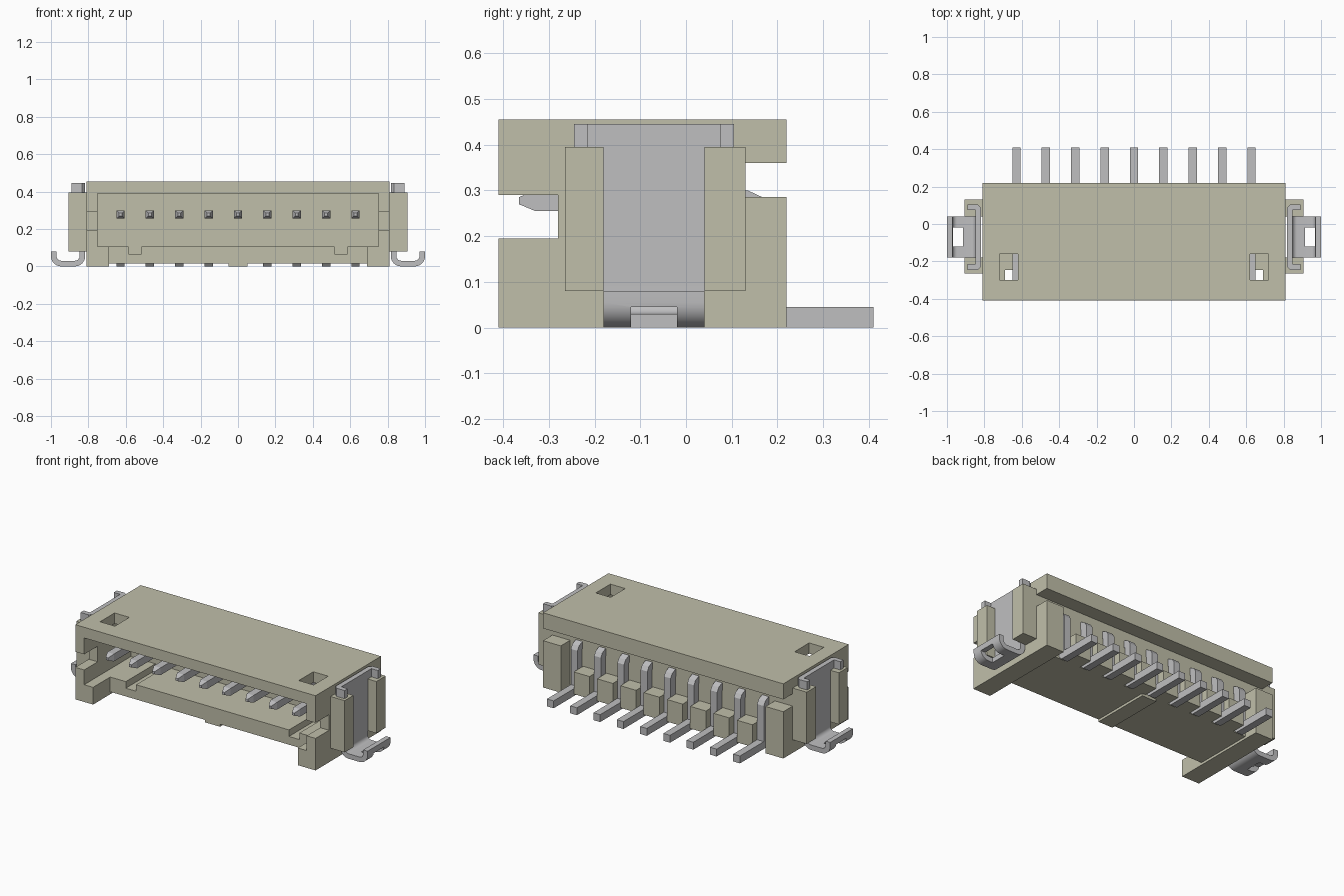
import bpy, bmesh, math
from mathutils import Vector

cube = bpy.data.objects.get("Cube")
if cube:
    bpy.data.objects.remove(cube, do_unlink=True)


def material(name, rgb):
    m = bpy.data.materials.new(name)
    m.use_nodes = True
    m.diffuse_color = (*rgb, 1)
    m.node_tree.nodes["Principled BSDF"].inputs["Base Color"].default_value = (*rgb, 1)
    return m


PLASTIC = material("beige plastic", (0.53, 0.52, 0.40))
METAL = material("grey metal", (0.52, 0.52, 0.53))


def finish(name, bm, mat):
    bmesh.ops.recalc_face_normals(bm, faces=bm.faces)
    me = bpy.data.meshes.new(name)
    bm.to_mesh(me)
    bm.free()
    me.materials.append(mat)
    ob = bpy.data.objects.new(name, me)
    bpy.context.collection.objects.link(ob)
    return ob


def add_box(bm, x, y, z):
    """Box between the given (low, high) limits."""
    verts = bmesh.ops.create_cube(bm, size=1)["verts"]
    for v in verts:
        v.co = Vector([(r[0] + r[1]) / 2 + c * (r[1] - r[0])
                       for r, c in zip((x, y, z), v.co)])
    return verts


def add_prism(bm, points, axis, low, high):
    """Closed 2D profile swept along an axis."""
    def place(p, d):
        c = list(p)
        c.insert(axis, d)
        return c
    face = bm.faces.new([bm.verts.new(place(p, low)) for p in points])
    geom = bmesh.ops.extrude_face_region(bm, geom=[face])["geom"]
    move = Vector((0, 0, 0))
    move[axis] = high - low
    bmesh.ops.translate(bm, vec=move,
                        verts=[g for g in geom if isinstance(g, bmesh.types.BMVert)])


def box(name, x, y, z, mat):
    bm = bmesh.new()
    add_box(bm, x, y, z)
    return finish(name, bm, mat)


def cut(target, x, y, z):
    """Subtract a box from the target."""
    cutter = box("cutter", x, y, z, target.data.materials[0])
    cutter.hide_render = True
    mod = target.modifiers.new("cut", "BOOLEAN")
    mod.operation, mod.solver, mod.object = "DIFFERENCE", "EXACT", cutter
    bpy.context.view_layer.objects.active = target
    bpy.ops.object.modifier_apply(modifier=mod.name)
    bpy.data.objects.remove(cutter, do_unlink=True)


def span(side, a, b):
    return tuple(sorted((side * a, side * b)))


# Housing with its open front, stepped back and side notches
housing = box("housing", (-0.81, 0.81), (-0.41, 0.22), (0, 0.455), PLASTIC)
cut(housing, (-0.75, 0.75), (-0.5, 0.04), (0.105, 0.39))      # front cavity
cut(housing, (-0.69, 0.69), (-0.5, -0.245), (-0.1, 0.2))      # set-back floor
cut(housing, (-1, 1), (-0.5, -0.28), (0.195, 0.29))           # side notches
cut(housing, (-1, 1), (0.13, 0.3), (0.285, 0.36))             # rear slot
cut(housing, (-0.69, 0.69), (0.13, 0.3), (-0.1, 0.3))         # rear pin bay
for s in (1, -1):
    cut(housing, span(s, 0.05, 0.69), (-0.3, 0.3), (-0.1, 0.015))      # underside
    cut(housing, span(s, 0.515, 0.585), (-0.3, 0.04), (0.065, 0.2))    # floor groove
    cut(housing, span(s, 0.62, 0.72), (-0.30, -0.16), (0.35, 0.6))     # roof window

# Pins with tapered tips, and the pillars between their legs
PITCH, HALF = 0.157, 0.0225
PIN = [(-0.33, 0.255), (0.135, 0.255), (0.135, 0.02), (0.152, 0), (0.41, 0),
       (0.41, 0.045), (0.18, 0.045), (0.18, 0.262), (0.165, 0.286),
       (0.135, 0.30), (-0.33, 0.30)]
for i in range(9):
    x = (i - 4) * PITCH
    bm = bmesh.new()
    add_prism(bm, PIN, 0, x - HALF, x + HALF)
    for v in add_box(bm, (x - HALF, x + HALF), (-0.365, -0.33), (0.255, 0.30)):
        if v.co.y < -0.35:
            v.co.x = x + (v.co.x - x) * 0.35
            v.co.z = 0.2775 + (v.co.z - 0.2775) * 0.35
    finish(f"pin_{i + 1}", bm, METAL)
    if i < 8:
        mid = x + PITCH / 2
        box(f"rear_pillar_{i + 1}", (mid - 0.053, mid + 0.053), (0.125, 0.22),
            (0.015, 0.15), PLASTIC)


def arc(cx, cz, r, start, end, steps=8):
    angles = [math.radians(start + (end - start) * k / steps) for k in range(steps + 1)]
    return [(cx + r * math.cos(a), cz + r * math.sin(a)) for a in angles]


# Side brackets and the bent metal clips they hold
CHANNEL = [(0.89, 0.105), (0.835, 0.105), (0.817, 0.087), (0.817, -0.227),
           (0.835, -0.245), (0.89, -0.245), (0.89, -0.215), (0.847, -0.215),
           (0.847, 0.075), (0.89, 0.075)]
STRIP = ([(0.817, 0.10)] + arc(0.872, 0.055, 0.055, 180, 270)
         + arc(0.945, 0.055, 0.055, 270, 360) + [(1.0, 0.08), (0.97, 0.08)]
         + arc(0.945, 0.055, 0.025, 360, 270) + arc(0.872, 0.055, 0.025, 270, 180)
         + [(0.847, 0.10)])
for s, side in ((1, "left"), (-1, "right")):
    for part, y in (("front", (-0.265, -0.18)), ("rear", (0.04, 0.13))):
        box(f"{side}_{part}_bracket", span(s, 0.80, 0.905), y, (0.08, 0.395), PLASTIC)
    bm = bmesh.new()
    add_prism(bm, [(s * a, b) for a, b in CHANNEL], 2, 0.09, 0.445)
    finish(f"{side}_clip_plate", bm, METAL)
    bm = bmesh.new()
    add_prism(bm, [(s * a, b) for a, b in STRIP], 1, -0.18, 0.04)
    foot = finish(f"{side}_clip_foot", bm, METAL)
    cut(foot, span(s, 0.915, 1.1), (-0.12, -0.02), (-0.1, 0.045))
    bpy.ops.object.select_all(action="DESELECT")
    foot.select_set(True)
    bpy.context.view_layer.objects.active = foot
    bpy.ops.object.shade_smooth_by_angle(angle=math.radians(30))
